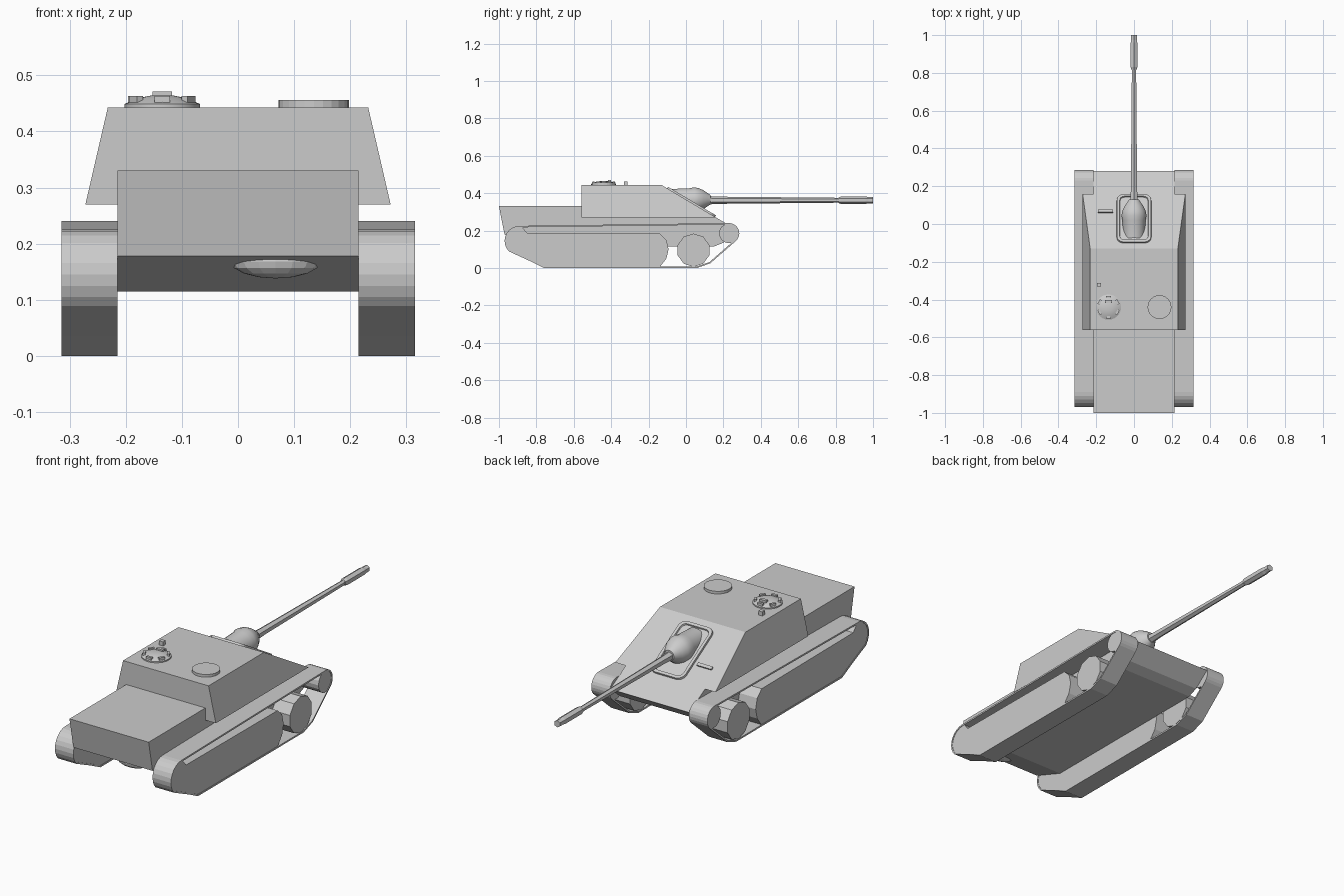
import bpy, bmesh
from math import sin, cos, radians, pi, atan2
from mathutils import Matrix, Vector

if "Cube" in bpy.data.objects:
    bpy.data.objects.remove(bpy.data.objects["Cube"])


def finish(name, bm, recalc=True):
    if recalc:
        bmesh.ops.recalc_face_normals(bm, faces=bm.faces)
    me = bpy.data.meshes.new(name)
    bm.to_mesh(me)
    bm.free()
    ob = bpy.data.objects.new(name, me)
    bpy.context.collection.objects.link(ob)
    return ob


def prism(name, pts, x0, x1):
    """Extrude a (y, z) outline along x."""
    bm = bmesh.new()
    a = [bm.verts.new((x0, y, z)) for y, z in pts]
    b = [bm.verts.new((x1, y, z)) for y, z in pts]
    bm.faces.new(a)
    bm.faces.new(b)
    for i in range(len(pts)):
        j = (i + 1) % len(pts)
        bm.faces.new((a[i], a[j], b[j], b[i]))
    return finish(name, bm)


def loft(name, rings, caps=True):
    """Skin a list of equal-length closed loops."""
    bm = bmesh.new()
    loops = [[bm.verts.new(p) for p in r] for r in rings]
    n = len(rings[0])
    for p, q in zip(loops, loops[1:]):
        for i in range(n):
            j = (i + 1) % n
            bm.faces.new((p[i], p[j], q[j], q[i]))
    if caps:
        bm.faces.new(loops[0])
        bm.faces.new(loops[-1])
    return finish(name, bm)


def lathe_y(name, prof, z, n):
    """Turn (y, radius) profile around a y axis at height z."""
    ang = [2 * pi * (i + .5) / n for i in range(n)]
    return loft(name, [[(r * cos(t), y, z + r * sin(t)) for t in ang] for y, r in prof])


def lathe_z(name, prof, cx, cy, n):
    """Turn (z, radius) profile around a z axis."""
    ang = [2 * pi * i / n for i in range(n)]
    return loft(name, [[(cx + r * cos(t), cy + r * sin(t), z) for t in ang] for z, r in prof])


def box(name, loc, size, rot=Matrix()):
    bm = bmesh.new()
    bmesh.ops.create_cube(bm, size=1, matrix=Matrix.Translation(loc) @ rot @ Matrix.Diagonal((*size, 1)))
    return finish(name, bm)


def arc(cy, cz, r, a0, a1, n):
    return [(cy + r * cos(radians(a0 + (a1 - a0) * i / n)),
             cz + r * sin(radians(a0 + (a1 - a0) * i / n))) for i in range(n + 1)]


def mirror(ob):
    ob.modifiers.new("Mirror", 'MIRROR')


def smooth(ob, angle=35):
    bpy.ops.object.select_all(action='DESELECT')
    ob.select_set(True)
    bpy.context.view_layer.objects.active = ob
    bpy.ops.object.shade_smooth_by_angle(angle=radians(angle))


# Hull with rear deck and sloped nose
prism("hull", [(-1, .33), (-.5, .33), (-.5, .27), (.16, .27), (.28, .2),
               (.2, .135), (.15, .115), (-.8, .115), (-.97, .178)], -.215, .215)

# Tapered fighting compartment with sloped front plate
loft("casemate", [[(-.272, -.56, .27), (.272, -.56, .27), (.272, .16, .27), (-.272, .16, .27)],
                  [(-.232, -.56, .443), (.232, -.56, .443), (.232, -.13, .443), (-.232, -.13, .443)]])

# Rounded housing under the tail
bm = bmesh.new()
bmesh.ops.create_uvsphere(bm, u_segments=16, v_segments=8, radius=1,
                          matrix=Matrix.Translation((.067, -.915, .168)) @ Matrix.Diagonal((.08, .04, .03, 1)))
finish("rear_housing", bm)

# Track band: thin loop around the running gear
path = (arc(-.89, .145, .08, 90, 225, 9) + [(-.83, .035), (-.76, 0), (.06, 0), (.13, .025)]
        + arc(.23, .185, .055, -45, 90, 9))
bm = bmesh.new()
inner = [bm.verts.new((.215, y, z)) for y, z in path]
outer = [bm.verts.new((.315, y, z)) for y, z in path]
for i in range(len(path)):
    j = (i + 1) % len(path)
    bm.faces.new((inner[i], inner[j], outer[j], outer[i]))
band = finish("track_band", bm, recalc=False)
sol = band.modifiers.new("Thickness", 'SOLIDIFY')
sol.thickness = .008
sol.offset = -1
mirror(band)

# Merged wheel bank, front road wheel and sprocket
bank = arc(-.89, .145, .076, 80, 225, 9) + [(-.83, .04), (-.76, .005), (-.14, .005), (-.105, .05),
                                            (-.093, .1), (-.105, .15), (-.14, .183), (-.85, .187)]
mirror(prism("wheel_bank", bank, .217, .313))
mirror(prism("road_wheel", arc(.04, .095, .089, 18, 342, 9), .217, .313))
mirror(prism("sprocket", arc(.23, .185, .053, 0, 337.5, 15), .217, .313))

# Raised rounded frame on the front plate, with a recessed panel
slope = atan2(-.173, .29)
tilt = Matrix.Translation((0, .027, .349)) @ Matrix.Rotation(slope, 4, 'X')


def round_rect(hx, hy, r, h):
    pts = []
    for sx, sy, a in ((1, 1, 0), (-1, 1, 90), (-1, -1, 180), (1, -1, 270)):
        for x, y in arc(sx * (hx - r), sy * (hy - r), r, a, a + 90, 4):
            pts.append(tilt @ Vector((x, y, h)))
    return pts


loft("mantlet_frame", [round_rect(.092, .15, .035, -.004), round_rect(.09, .148, .035, .01),
                       round_rect(.076, .134, .025, .01), round_rect(.074, .132, .025, .003)])

# Gun mantlet, barrel and muzzle sleeve
smooth(lathe_y("mantlet", [(-.075, .058), (.02, .062), (.045, .067), (.07, .062), (.095, .05),
                           (.115, .036), (.13, .026)], .365, 20))
lathe_y("gun_barrel", [(.1, .023), (.19, .019), (.83, .013)], .362, 6)
lathe_y("muzzle_sleeve", [(.815, .015), (.83, .02), (.96, .02), (.975, .017), (1, .017)], .362, 6)

# Driver's vision slot on the front plate
box("vision_slot", (-.15, .067, .328), (.08, .016, .01), Matrix.Rotation(slope, 4, 'X'))

# Commander's cupola with a ring of viewing blocks
cx, cy = -.135, -.44
smooth(lathe_z("cupola", [(.44, .067), (.449, .067), (.452, .06), (.459, .044), (.464, .02)], cx, cy, 24))
for k in range(6):
    t = radians(30 + 60 * k)
    box("cupola_block", (cx + .054 * cos(t), cy + .054 * sin(t), .455), (.012, .028, .017),
        Matrix.Rotation(t, 4, 'Z'))
box("cupola_periscope", (cx, cy + .03, .462), (.035, .016, .018))

# Loader's hatch and small roof periscope
lathe_z("round_hatch", [(.44, .063), (.456, .063)], .135, -.44, 24)
box("roof_periscope", (-.185, -.322, .452), (.022, .02, .022))
